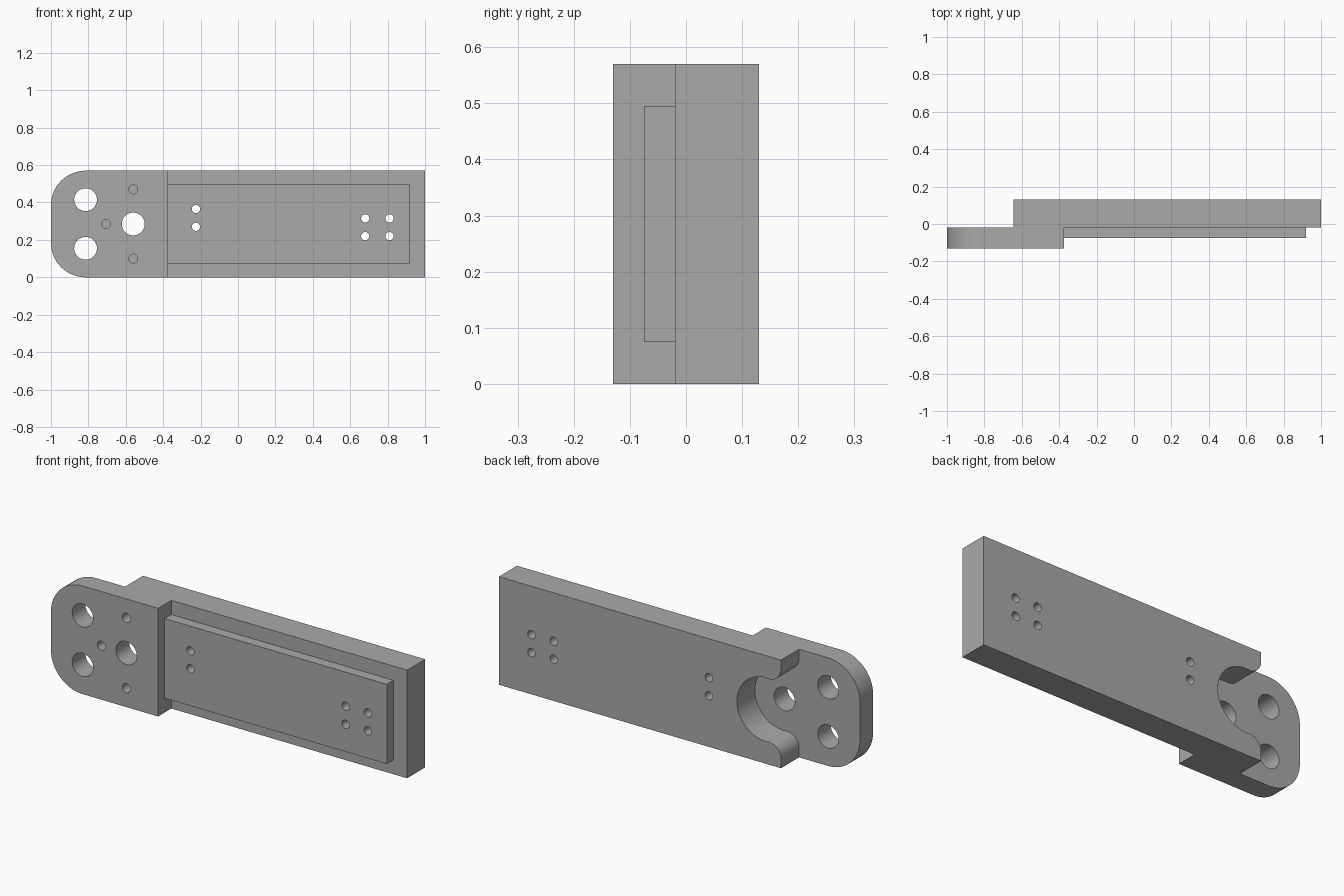
import bpy, bmesh
from math import cos, sin, pi, sqrt, atan2

if "Cube" in bpy.data.objects:
    bpy.data.objects.remove(bpy.data.objects["Cube"])

grey = bpy.data.materials.new("machined_grey")
grey.use_nodes = True
colour = (0.4, 0.4, 0.4, 1)
grey.diffuse_color = colour
grey.node_tree.nodes["Principled BSDF"].inputs["Base Color"].default_value = colour

HEIGHT, MID, STEP = 0.57, 0.285, -0.02   # overall height, centreline, joint plane


def arc(cx, cz, r, start, end, n=16):
    return [(cx + r * cos(start + (end - start) * i / n),
             cz + r * sin(start + (end - start) * i / n)) for i in range(n + 1)]


def rect(x0, x1, z0, z1):
    return [(x0, z0), (x1, z0), (x1, z1), (x0, z1)]


def slab(name, outline, y0, y1):
    """Extrude an x-z outline from y0 to y1."""
    bm = bmesh.new()
    face = bm.faces.new([bm.verts.new((x, y0, z)) for x, z in outline])
    moved = bmesh.ops.extrude_face_region(bm, geom=[face])["geom"]
    verts = [v for v in moved if isinstance(v, bmesh.types.BMVert)]
    bmesh.ops.translate(bm, verts=verts, vec=(0, y1 - y0, 0))
    bmesh.ops.recalc_face_normals(bm, faces=bm.faces)
    mesh = bpy.data.meshes.new(name)
    bm.to_mesh(mesh)
    bm.free()
    mesh.materials.append(grey)
    obj = bpy.data.objects.new(name, mesh)
    bpy.context.collection.objects.link(obj)
    return obj


def combine(target, tool, operation):
    """Apply a boolean and discard the helper."""
    mod = target.modifiers.new(operation.lower(), 'BOOLEAN')
    mod.operation, mod.solver, mod.object = operation, 'EXACT', tool
    bpy.context.view_layer.objects.active = target
    bpy.ops.object.modifier_apply(modifier=mod.name)
    bpy.data.objects.remove(tool)


def drill(target, centres, r, y0, y1):
    for x, z in centres:
        ring = arc(x, z, r, 0, 2 * pi, 32)[:-1]
        combine(target, slab("drill", ring, y0, y1), 'DIFFERENCE')


# Main bar with a round pocket whose mouth flares through rounded lips
end, pocket_x, pocket_r, lip_r = -0.645, -0.555, 0.167, 0.07
lip_x = end + lip_r
lip_dz = sqrt((pocket_r + lip_r) ** 2 - (lip_x - pocket_x) ** 2)
a = atan2(lip_dz, lip_x - pocket_x)      # direction from pocket to upper lip
outline = [(end, 0), (1, 0), (1, HEIGHT), (end, HEIGHT)]
outline += arc(lip_x, MID + lip_dz, lip_r, pi, a + pi, 12)
outline += arc(pocket_x, MID, pocket_r, a, -a, 40)[1:-1]
outline += arc(lip_x, MID - lip_dz, lip_r, pi - a, pi, 12)
arm = slab("mounting_arm", outline, STEP, 0.13)

# Rounded end plate
r = 0.185
outline = [(-0.375, 0), (-0.375, HEIGHT)]
outline += arc(-1 + r, HEIGHT - r, r, pi / 2, pi)
outline += arc(-1 + r, r, r, pi, 1.5 * pi)
combine(arm, slab("end_plate", outline, -0.13, STEP), 'UNION')

# Raised front pad
combine(arm, slab("front_pad", rect(-0.375, 0.92, 0.075, 0.495), -0.075, STEP), 'UNION')

# Large through holes and small blind holes in the end plate
drill(arm, [(-0.815, 0.415), (-0.815, 0.155), (-0.56, MID)], 0.061, -0.2, 0.05)
drill(arm, [(-0.56, 0.47), (-0.56, 0.1), (-0.705, MID)], 0.024, -0.2, -0.05)

# Screw holes through pad and bar
drill(arm, [(-0.225, 0.365), (-0.225, 0.27)], 0.022, -0.2, 0.2)
drill(arm, [(x, z) for x in (0.68, 0.81) for z in (0.315, 0.22)], 0.022, -0.2, 0.2)

# Smooth curved walls, keep machined edges sharp
bpy.ops.object.select_all(action='DESELECT')
arm.select_set(True)
bpy.context.view_layer.objects.active = arm
bpy.ops.object.shade_smooth_by_angle(angle=pi / 6)
